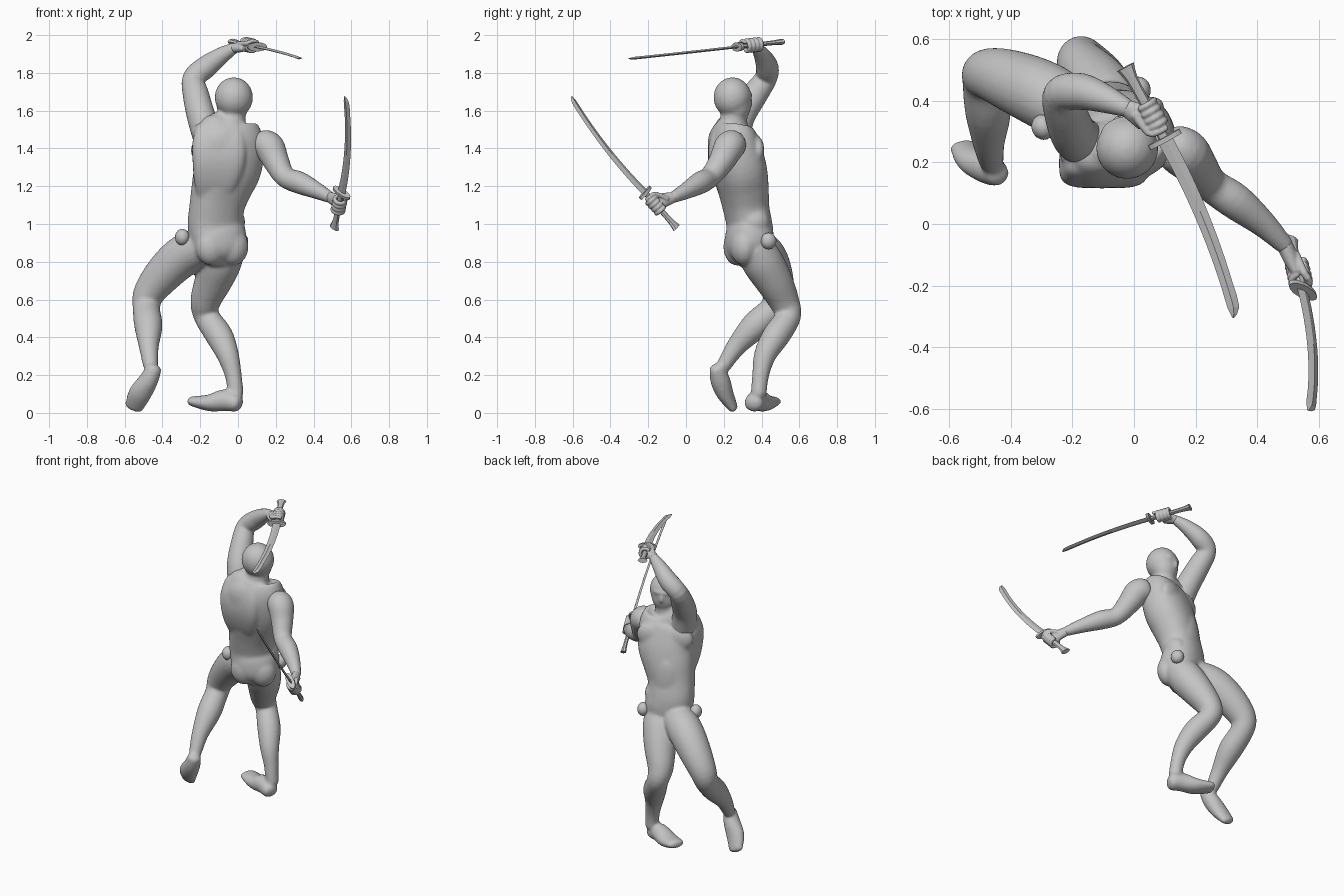
import bpy, bmesh, math
from mathutils import Vector, Matrix

if "Cube" in bpy.data.objects:
    bpy.data.objects.remove(bpy.data.objects["Cube"], do_unlink=True)

GREY = bpy.data.materials.new("plain_grey")
GREY.use_nodes = True
GREY.diffuse_color = (0.55, 0.55, 0.55, 1)
GREY.node_tree.nodes["Principled BSDF"].inputs["Base Color"].default_value = (0.55, 0.55, 0.55, 1)

TURN = Matrix.Rotation(math.radians(18), 4, 'Z')   # the figure is turned a little about z
SIDE = TURN @ Vector((1, 0, 0))


def spline(pts, steps):
    """Catmull-Rom samples through stations (x, y, z, half width, half depth)."""
    pts = [Vector(p) for p in pts]
    out = []
    for i in range(len(pts) - 1):
        p0, p1, p2 = pts[max(i - 1, 0)], pts[i], pts[i + 1]
        p3 = pts[min(i + 2, len(pts) - 1)]
        for k in range(steps):
            t = k / steps
            out.append(0.5 * (2 * p1 + (p2 - p0) * t + (2 * p0 - 5 * p1 + 4 * p2 - p3) * t ** 2
                              + (3 * p1 - p0 - 3 * p2 + p3) * t ** 3))
    return out + [pts[-1]]


def loft(bm, stations, side=(0, 1, 0), seg=20, steps=4, dome=0.6, box=1):
    """Closed tube with elliptical rings and rounded ends; box below 1 squares the rings."""
    s = [p if len(p) == 5 else (*p, p[3]) for p in stations]
    s = spline(s, steps)
    rings = []
    for i, p in enumerate(s):
        t = (s[min(i + 1, len(s) - 1)].to_3d() - s[max(i - 1, 0)].to_3d()).normalized()
        rings.append((p.to_3d(), t, p[3], p[4]))
    if dome:
        for end in (0, -1):
            c, t, a, b = rings[end]
            for ang in (30, 55, 75):
                q = math.radians(ang)
                push = t * (min(a, b) * dome * math.sin(q)) * (1 if end else -1)
                ring = (c + push, t, a * math.cos(q), b * math.cos(q))
                rings.insert(len(rings) if end else 0, ring)
    unit = [(math.cos(2 * math.pi * k / seg), math.sin(2 * math.pi * k / seg)) for k in range(seg)]
    unit = [[math.copysign(abs(w) ** box, w) for w in pair] for pair in unit]
    loops = []
    for c, t, a, b in rings:
        u = Vector(side)
        u = (u - t * u.dot(t)).normalized()
        v = t.cross(u)
        loops.append([bm.verts.new(c + u * a * p + v * b * q) for p, q in unit])
    for l, m in zip(loops, loops[1:]):
        for k in range(seg):
            bm.faces.new((l[k], l[(k + 1) % seg], m[(k + 1) % seg], m[k]))
    bm.faces.new(loops[0][::-1])
    bm.faces.new(loops[-1])


def ball(bm, centre, size, offset=(0, 0, 0)):
    """Ellipsoid placed by an offset in the turned body frame."""
    place = Matrix.Translation(Vector(centre)) @ TURN @ Matrix.Translation(Vector(offset))
    bmesh.ops.create_uvsphere(bm, u_segments=20, v_segments=14, radius=1,
                              matrix=place @ Matrix.Diagonal((*size, 1)))


def finish(bm, name, voxel=0, smooth=4):
    bmesh.ops.recalc_face_normals(bm, faces=bm.faces[:])
    me = bpy.data.meshes.new(name)
    bm.to_mesh(me)
    bm.free()
    me.materials.append(GREY)
    ob = bpy.data.objects.new(name, me)
    bpy.context.collection.objects.link(ob)
    if voxel:
        r = ob.modifiers.new("blend", 'REMESH')
        r.mode = 'VOXEL'
        r.voxel_size = voxel
        r.use_smooth_shade = True
        m = ob.modifiers.new("soften", 'SMOOTH')
        m.factor = 0.5
        m.iterations = smooth


# Body: torso, neck, head and legs blended into one skin
bm = bmesh.new()
loft(bm, [(-.10, .34, .82, .09, .08), (-.10, .33, .87, .138, .115), (-.105, .335, .93, .15, .122),
          (-.12, .335, 1.0, .147, .115), (-.11, .315, 1.1, .147, .117), (-.085, .30, 1.2, .163, .13),
          (-.055, .28, 1.3, .183, .137), (-.05, .255, 1.4, .19, .13), (-.055, .245, 1.47, .182, .115),
          (-.065, .25, 1.52, .15, .085), (-.06, .255, 1.55, .09, .06)], side=SIDE, seg=32, box=.88)
# broad flat upper back
loft(bm, [(-.13, .26, 1.14, .09, .06), (-.115, .225, 1.24, .122, .078), (-.1, .2, 1.34, .142, .082),
          (-.1, .202, 1.43, .143, .08), (-.11, .22, 1.51, .12, .065)], side=(1, 0, 0), seg=32, box=.5)
loft(bm, [(-.055, .25, 1.46, .13, .08), (-.035, .25, 1.53, .082, .075), (-.03, .255, 1.58, .07),
          (-.025, .255, 1.65, .068)], side=SIDE)
HEAD = (-.022, .246, 1.67)
ball(bm, HEAD, (.102, .101, .107))
ball(bm, HEAD, (.086, .08, .1), (0, .02, -.038))
ball(bm, HEAD, (.014, .022, .03), (0, .094, -.03))
ball(bm, HEAD, (.066, .03, .016), (0, .076, .012))
ball(bm, (-.165, .255, 1.49), (.085, .09, .065))                   # raised shoulder
CHEST, BELLY, HIPS = (-.05, .255, 1.39), (-.1, .315, 1.1), (-.1, .335, .87)
for s in (-1, 1):
    ball(bm, CHEST, (.1, .045, .085), (s * .083, .086, 0))         # chest muscle
    ball(bm, CHEST, (.07, .06, .1), (s * .09, .075, -.11))         # ribs
    ball(bm, HIPS, (.085, .07, .1), (s * .06, -.05, .01))          # buttock
    ball(bm, BELLY, (.05, .07, .07), (s * .1, .03, -.09))          # flank
ball(bm, BELLY, (.075, .03, .16), (0, .094, .01))
ball(bm, HIPS, (.045, .05, .05), (0, .075, -.03))
# right leg, lifted and bent
loft(bm, [(-.16, .34, .89, .1), (-.28, .412, .838, .111), (-.385, .46, .745, .103), (-.47, .487, .635, .085),
          (-.485, .465, .555, .073), (-.474, .365, .46, .075), (-.472, .265, .35, .053), (-.463, .2, .25, .04)])
loft(bm, [(-.445, .162, .235, .042, .04), (-.475, .182, .17, .052, .053), (-.52, .208, .10, .061, .045),
          (-.552, .25, .028, .05, .026)], side=(.88, .1, -.45))
# left leg, standing
loft(bm, [(-.06, .36, .88, .1), (-.09, .405, .80, .11), (-.13, .465, .70, .1), (-.172, .52, .59, .081),
          (-.165, .541, .51, .068), (-.1, .478, .41, .073), (-.055, .42, .31, .06), (-.025, .395, .2, .045),
          (-.012, .385, .1, .042)], side=(1, 0, 0))
loft(bm, [(-.006, .357, .05, .052, .046), (-.07, .382, .067, .056, .058), (-.15, .415, .053, .065, .045),
          (-.245, .455, .062, .056, .026)], side=(.36, .93, 0))
finish(bm, "body", .0085, 12)

# Round pads on the hips
for name, c in (("left_hip_pad", (.016, .437, .91)), ("right_hip_pad", (-.295, .315, .93))):
    bm = bmesh.new()
    ball(bm, c, (.038, .042, .044))
    for f in bm.faces:
        f.smooth = True
    finish(bm, name)

# Arms
ARMS = {
    "left": [(.13, .25, 1.425, .076), (.167, .227, 1.405, .081), (.203, .187, 1.33, .069), (.25, .128, 1.25, .057),
             (.33, .073, 1.217, .059), (.42, 0, 1.175, .044), (.49, -.07, 1.14, .03)],
    "right": [(-.16, .26, 1.46, .08), (-.195, .29, 1.57, .076), (-.222, .36, 1.68, .07), (-.235, .422, 1.77, .06),
              (-.17, .43, 1.83, .06), (-.09, .405, 1.89, .046), (-.02, .375, 1.932, .03)],
}
for name, path in ARMS.items():
    bm = bmesh.new()
    loft(bm, path)
    finish(bm, name + "_arm", .008, 4)

# Swords and gripping hands: pommel, guard, tip, blade width direction, bow
SWORDS = {
    "left": ((.51, -.05, .98), (.548, -.215, 1.165), (.575, -.612, 1.672), (.75, -.51, -.42), .026),
    "right": ((-.028, .51, 1.965), (.10, .275, 1.938), (.335, -.3, 1.875), (.92, .38, 0), .018),
}
for name, (pommel, guard, tip, wide, bow) in SWORDS.items():
    pommel, guard, tip, wide = map(Vector, (pommel, guard, tip, wide))
    grip = (guard - pommel).normalized()

    bm = bmesh.new()
    blade = []
    for k in range(9):
        t = k / 8
        c = guard.lerp(tip, t * .95) + wide * bow * 4 * t * (1 - t)
        blade.append((*c, .025 - .006 * t, .007))
    blade.append((*(tip - wide * .014), .002, .002))
    loft(bm, blade, side=wide, seg=4, steps=2, dome=0)
    finish(bm, name + "_blade")

    bm = bmesh.new()
    loft(bm, [(*(guard - grip * .008), .058, .024), (*(guard + grip * .008), .058, .024)],
         side=wide, seg=16, steps=1, dome=0)
    finish(bm, name + "_guard")

    bm = bmesh.new()
    loft(bm, [(*pommel.lerp(guard, t), a, b) for t, a, b in
              ((0, .031, .016), (.12, .022, .014), (.3, .018, .012), (1, .018, .012))],
         side=wide, seg=8, steps=2, dome=0)
    finish(bm, name + "_handle")

    # hand: palm towards the wrist, four curled fingers and a thumb round the handle
    bm = bmesh.new()
    hold = pommel.lerp(guard, .66)
    wrist = Vector(ARMS[name][-1][:3])
    back = wrist - hold
    back = (back - grip * back.dot(grip)).normalized()
    over = grip.cross(back)
    palm = hold + back * .026
    loft(bm, [(*wrist, .03, .026), (*wrist.lerp(palm, .6), .038, .026), (*palm, .044, .022)], side=grip)
    for k in range(4):
        c = hold + grip * (k - 1.5) * .024
        curl = [c + (back * math.cos(q) + over * math.sin(q)) * .03
                for q in (math.radians(d) for d in range(0, 301, 50))]
        loft(bm, [(*p, .0115) for p in curl], side=grip, seg=10, steps=2)
    loft(bm, [(*(wrist.lerp(palm, .5) - over * .02), .014), (*(hold + grip * .045 + back * .03 - over * .025), .013),
              (*(hold + grip * .058 - over * .03), .011), (*(hold + grip * .058 - back * .028 - over * .012), .01)],
         side=back + grip, seg=10, steps=2)
    finish(bm, name + "_hand", .0045, 2)
